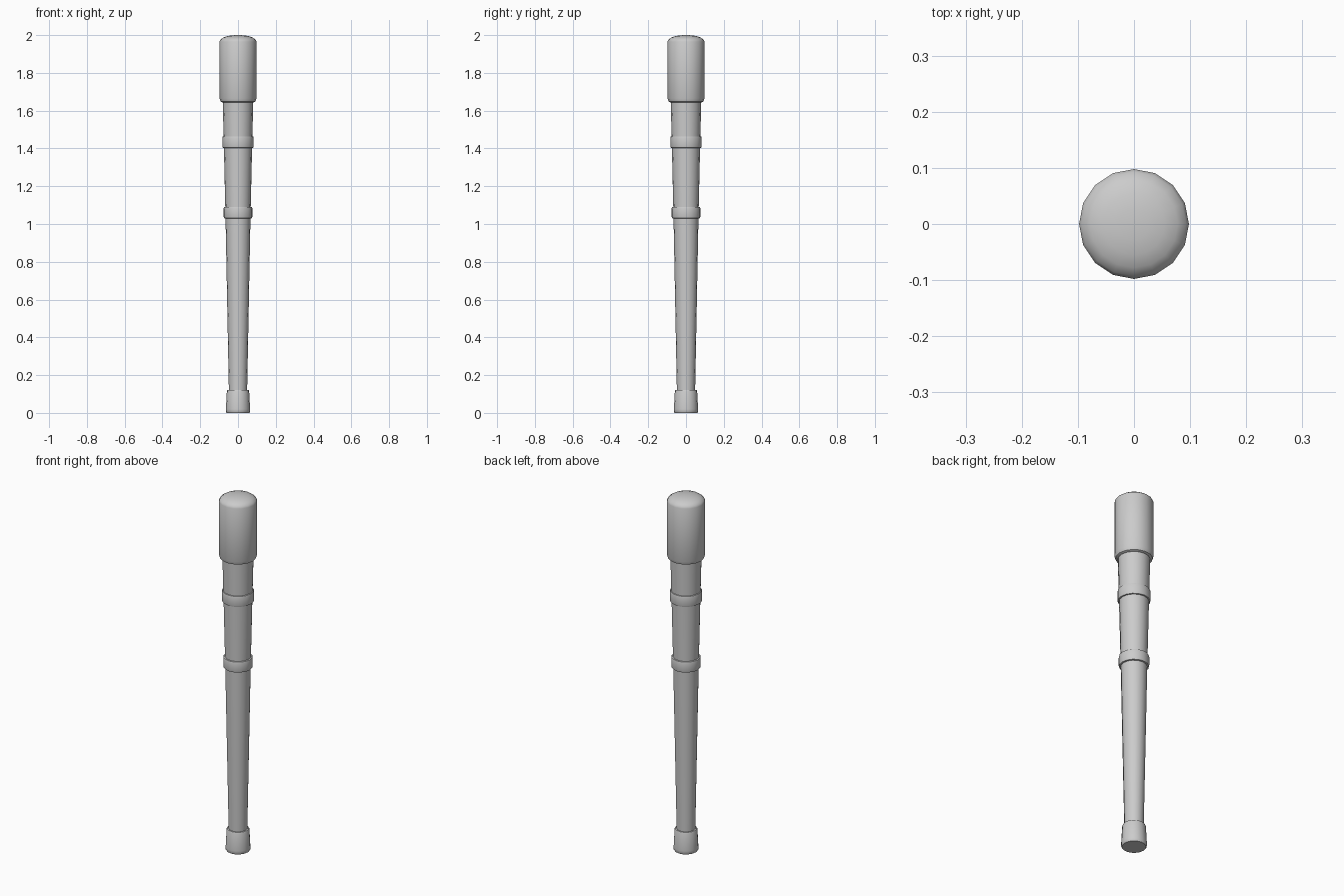
import bpy, bmesh, math

if "Cube" in bpy.data.objects:
    bpy.data.objects.remove(bpy.data.objects["Cube"])

SIDES = 16


def lathe(name, profile):
    """Spin (radius, z) points around z; cap both open ends."""
    bm = bmesh.new()
    rings = [[bm.verts.new((r * math.cos(2 * math.pi * i / SIDES),
                            r * math.sin(2 * math.pi * i / SIDES), z))
              for i in range(SIDES)] for r, z in profile]
    for a, b in zip(rings, rings[1:]):
        for i in range(SIDES):
            j = (i + 1) % SIDES
            bm.faces.new((a[i], a[j], b[j], b[i]))
    bm.faces.new(rings[0][::-1])
    bm.faces.new(rings[-1])
    mesh = bpy.data.meshes.new(name)
    bm.to_mesh(mesh)
    bm.free()
    obj = bpy.data.objects.new(name, mesh)
    bpy.context.collection.objects.link(obj)
    bpy.ops.object.select_all(action='DESELECT')
    obj.select_set(True)
    bpy.context.view_layer.objects.active = obj
    bpy.ops.object.shade_smooth_by_angle(angle=math.radians(40))
    return obj


def band(name, z, r):
    """Raised collar with softened edges, centred on z."""
    return lathe(name, [(r - 0.012, z - 0.031), (r - 0.002, z - 0.029), (r, z - 0.022),
                        (r, z + 0.022), (r - 0.002, z + 0.029), (r - 0.012, z + 0.031)])


# Tapered shaft
lathe("shaft", [(0.048, 0.10), (0.066, 1.03), (0.075, 1.42), (0.081, 1.66)])

# Flared foot
lathe("foot", [(0.060, 0.0), (0.064, 0.006), (0.064, 0.02), (0.059, 0.115), (0.056, 0.122)])

# Collars on the shaft
band("lower_band", 1.06, 0.076)
band("upper_band", 1.433, 0.083)

# Thick domed head
lathe("head", [(0.082, 1.643), (0.092, 1.648), (0.098, 1.665), (0.098, 1.965), (0.093, 1.976),
               (0.078, 1.987), (0.055, 1.995), (0.028, 1.999), (0.006, 2.0)])
